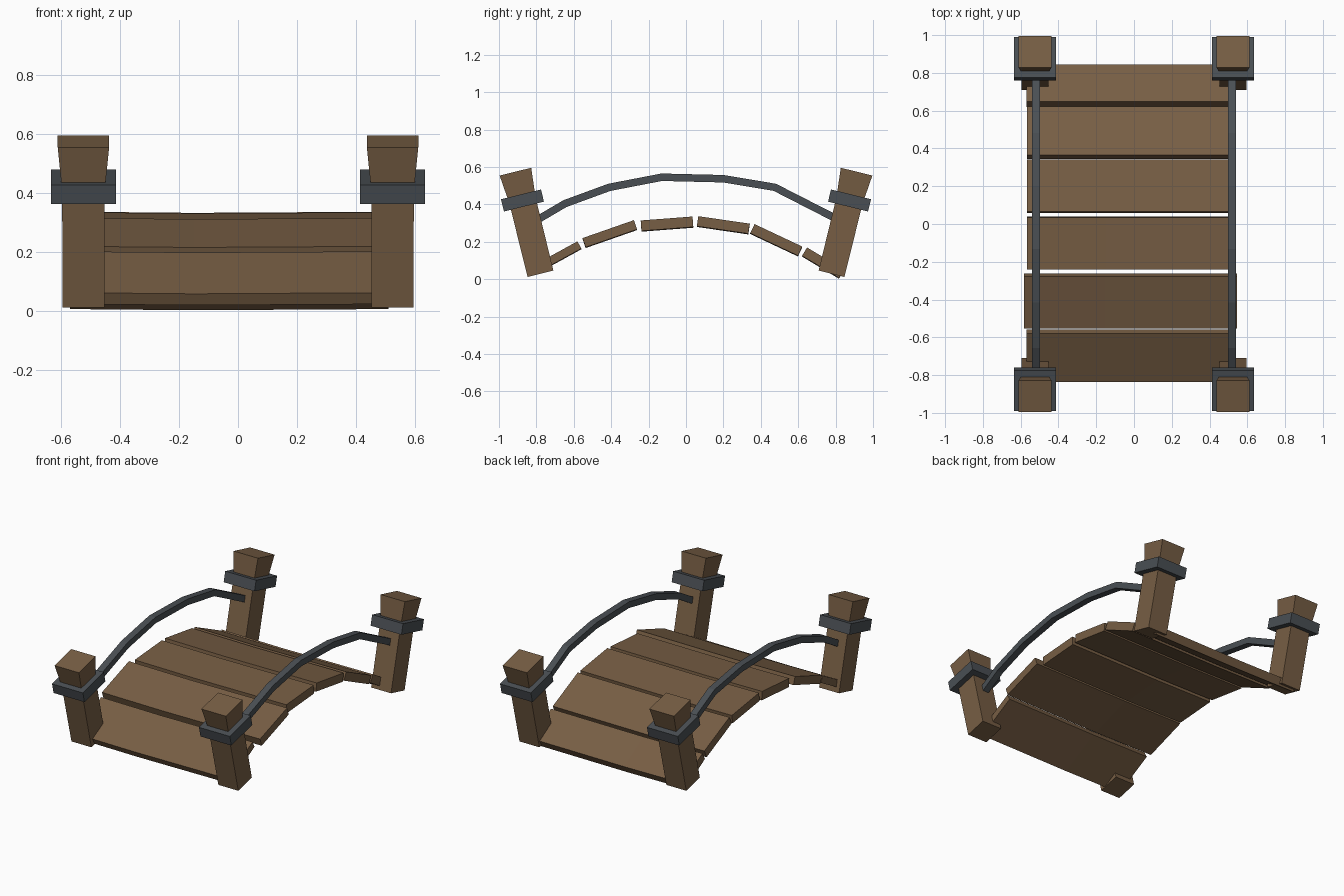
import bpy, bmesh, math
from mathutils import Vector

if "Cube" in bpy.data.objects:
    bpy.data.objects.remove(bpy.data.objects["Cube"])


def material(name, rgb):
    m = bpy.data.materials.new(name)
    m.diffuse_color = (*rgb, 1)
    m.use_nodes = True
    m.node_tree.nodes["Principled BSDF"].inputs["Base Color"].default_value = m.diffuse_color
    return m


WOOD = material("brown wood", (0.185, 0.112, 0.058))
IRON = material("dark grey iron", (0.068, 0.078, 0.088))


def loft(name, rings, mat):
    """Closed solid through a list of four-point rings."""
    bm = bmesh.new()
    vs = [[bm.verts.new(p) for p in ring] for ring in rings]
    for a, b in zip(vs, vs[1:]):
        for i in range(4):
            j = (i + 1) % 4
            bm.faces.new((a[i], a[j], b[j], b[i]))
    bm.faces.new(vs[0][::-1])
    bm.faces.new(vs[-1])
    bmesh.ops.recalc_face_normals(bm, faces=bm.faces)
    me = bpy.data.meshes.new(name)
    bm.to_mesh(me)
    bm.free()
    me.materials.append(mat)
    ob = bpy.data.objects.new(name, me)
    bpy.context.collection.objects.link(ob)
    return ob


# Leaning posts, flared above an iron collar
LEAN = math.radians(13.8)


def post_part(name, sx, sy, profile, mat):
    axis = Vector((0, sy * math.sin(LEAN), math.cos(LEAN)))
    side = Vector((0, math.cos(LEAN), -sy * math.sin(LEAN)))
    base = Vector((sx * 0.524, sy * 0.778, 0.029))
    rings = []
    for t, w in profile:
        c, u, v = base + axis * t, Vector((w / 2, 0, 0)), side * (w / 2)
        rings.append([c - u - v, c + u - v, c + u + v, c - u + v])
    loft(name, rings, mat)


for sx in (-1, 1):
    for sy in (-1, 1):
        post_part("post", sx, sy, [(0, 0.142), (0.405, 0.144), (0.562, 0.174)], WOOD)
        post_part("post_collar", sx, sy, [(0.37, 0.22), (0.437, 0.22)], IRON)

# Deck planks: y, z of both end centres, thickness, left x, right x
planks = [
    (-0.825, 0.043, -0.570, 0.183, 0.044, -0.570, 0.510),
    (-0.545, 0.195, -0.270, 0.291, 0.052, -0.583, 0.545),
    (-0.240, 0.286, 0.037, 0.307, 0.056, -0.567, 0.515),
    (0.062, 0.310, 0.337, 0.270, 0.054, -0.566, 0.515),
    (0.355, 0.270, 0.610, 0.150, 0.054, -0.566, 0.515),
    (0.634, 0.147, 0.831, 0.029, 0.052, -0.570, 0.510),
]
for y0, z0, y1, z1, t, xl, xr in planks:
    d = Vector((0, y1 - y0, z1 - z0)).normalized()
    n = Vector((0, -d.z, d.y)) * (t / 2)
    rings = []
    for x, sag in ((xl, 0), (-0.15, -0.004), (xr, 0)):   # slightly bowed in the middle
        a, b = Vector((x, y0, z0 + sag)), Vector((x, y1, z1 + sag))
        rings.append([a - n, b - n, b + n, a + n])
    loft("deck_plank", rings, WOOD)

# Arched iron handrails
path = [(-0.79, 0.320), (-0.647, 0.404), (-0.41, 0.491), (-0.13, 0.545),
        (0.20, 0.537), (0.475, 0.491), (0.786, 0.332)]
pts = [Vector((0, y, z)) for y, z in path]
for sx in (-1, 1):
    rings = []
    for i, p in enumerate(pts):
        d = (pts[min(i + 1, len(pts) - 1)] - pts[max(i - 1, 0)]).normalized()
        n = Vector((0, -d.z, d.y)) * 0.02
        c, u = p + Vector((sx * 0.519, 0, 0)), Vector((0.022, 0, 0))
        rings.append([c - u - n, c + u - n, c + u + n, c - u + n])
    loft("handrail", rings, IRON)
